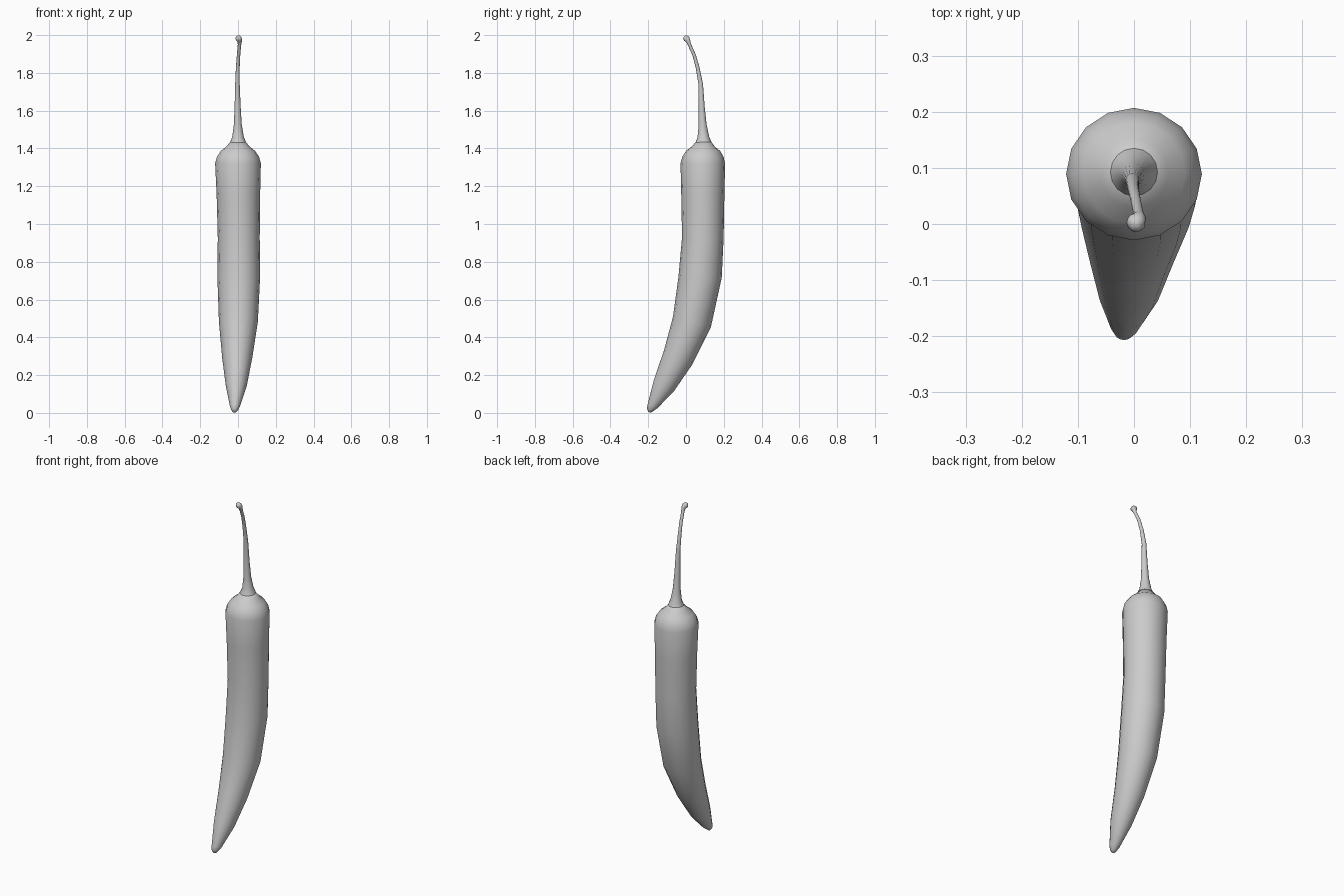
import bpy, bmesh, math
from mathutils import Vector

if "Cube" in bpy.data.objects:
    bpy.data.objects.remove(bpy.data.objects["Cube"])


def loft(name, rings, sides=16):
    """Skin elliptical rings given as (centre, x half-axis vector, y half-axis vector)."""
    bm = bmesh.new()
    loops = []
    for c, u, v in rings:
        loops.append([bm.verts.new(c + u * math.cos(a) + v * math.sin(a))
                      for a in (2 * math.pi * i / sides for i in range(sides))])
    for lo, hi in zip(loops, loops[1:]):
        for i in range(sides):
            j = (i + 1) % sides
            bm.faces.new((lo[i], lo[j], hi[j], hi[i]))
    bm.faces.new(loops[0][::-1])
    bm.faces.new(loops[-1])
    bmesh.ops.recalc_face_normals(bm, faces=bm.faces)
    mesh = bpy.data.meshes.new(name)
    bm.to_mesh(mesh)
    bm.free()
    mesh.shade_smooth()
    obj = bpy.data.objects.new(name, mesh)
    bpy.context.collection.objects.link(obj)
    return obj


# Pod: front point (y, z), back point (y, z), centre x, half width
pod_sections = [
    (-.199, .006, -.186, .001, -.018, .008),
    (-.207, .022, -.172, .010, -.018, .018),
    (-.203, .045, -.150, .026, -.016, .027),
    (-.170, .175, -.063, .116, -.009, .056),
    (-.116, .333, .032, .254, -.004, .080),
    (-.069, .508, .132, .455, .002, .103),
    (-.040, .720, .189, .715, .004, .113),
    (-.021, .930, .199, .925, .004, .111),
    (-.025, 1.15, .203, 1.15, .002, .115),
    (-.029, 1.32, .207, 1.32, .000, .121),
    (-.020, 1.355, .199, 1.355, .0, .112),
    (.000, 1.387, .181, 1.387, .0, .091),
    (.030, 1.41, .152, 1.41, .0, .061),
    (.053, 1.435, .134, 1.435, .0, .041),
]
pod_rings = []
for fy, fz, by, bz, cx, w in pod_sections:
    centre = Vector((cx, (fy + by) / 2, (fz + bz) / 2))
    pod_rings.append((centre, Vector((w, 0, 0)),
                      Vector((0, (by - fy) / 2, (bz - fz) / 2))))
loft("pepper_pod", pod_rings)

# Stem: centre x, y, z and radius along a curve that bends forward to a knob
stem_path = [
    (.0, .092, 1.41, .052), (.0, .093, 1.435, .0415), (.0, .092, 1.46, .031),
    (-.001, .088, 1.525, .021), (-.002, .083, 1.62, .016),
    (-.003, .078, 1.74, .012), (-.001, .061, 1.83, .010),
    (.003, .043, 1.895, .009), (.008, .018, 1.95, .009),
    (.009, .011, 1.969, .012), (.004, .003, 1.981, .017),
    (-.002, -.003, 1.988, .014), (-.006, -.006, 1.991, .006),
]
points = [Vector(p[:3]) for p in stem_path]
stem_rings = []
for i, p in enumerate(points):
    t = (points[min(i + 1, len(points) - 1)] - points[max(i - 1, 0)]).normalized()
    if i < 2:
        t = Vector((0, 0, 1))
    v = t.cross(Vector((1, 0, 0))).normalized()
    u = v.cross(t)
    stem_rings.append((p, u * stem_path[i][3], v * stem_path[i][3]))
loft("stem", stem_rings, 16)
